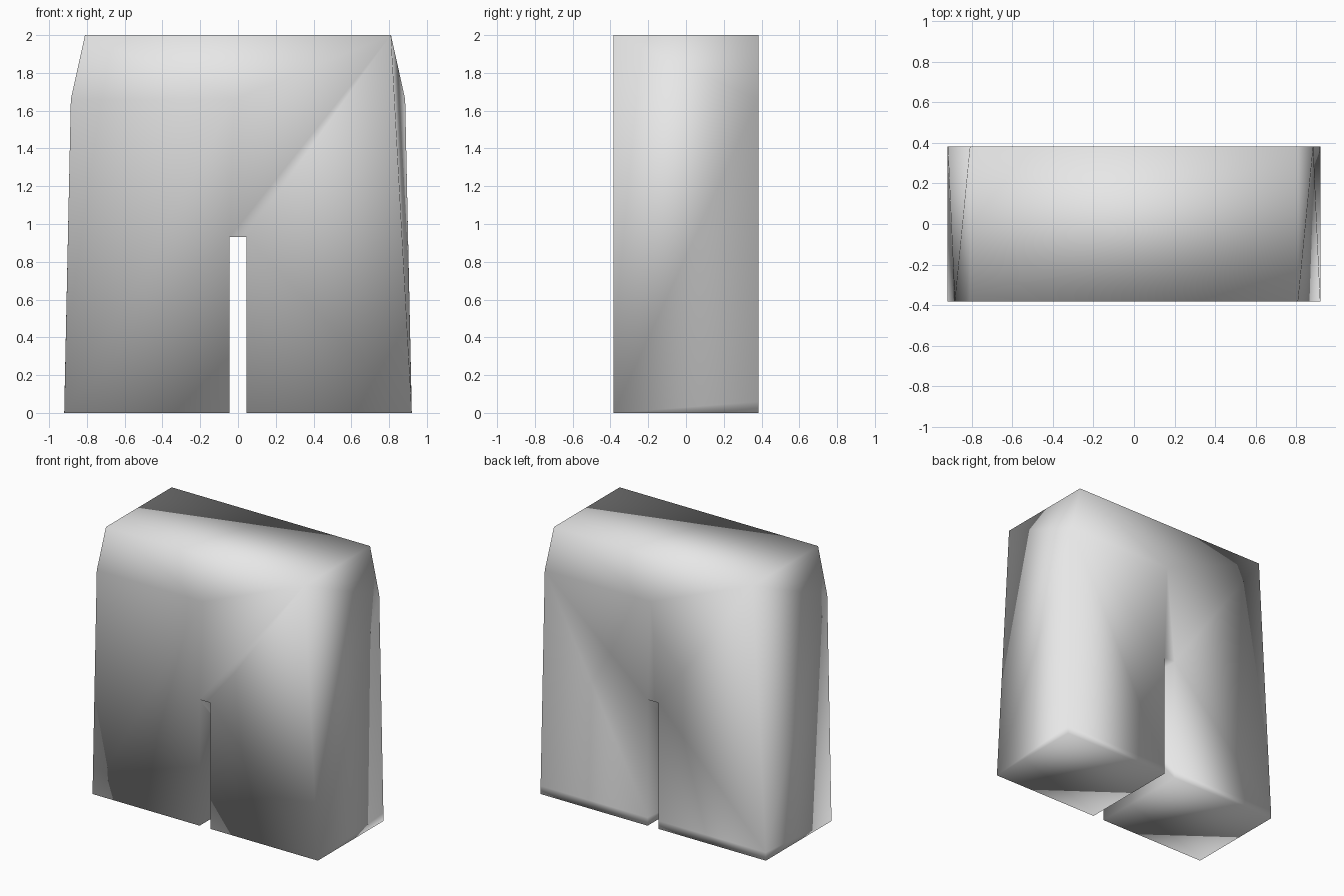
import bpy
import bmesh

if "Cube" in bpy.data.objects:
    bpy.data.objects.remove(bpy.data.objects["Cube"])

DEPTH = 0.383  # half thickness, front to back

# Half outline of the garment: top corner, hip, outer hem, inner hem, crotch
TOP, HIP, OUT, INN, CRO = (0.81, 2.0), (0.885, 1.66), (0.92, 0.0), (0.045, 0.0), (0.045, 0.93)
HEM_OUT, HEM_INN = (0.919, 0.06), (0.045, 0.06)

bm = bmesh.new()


def panel(side):
    """Points of one panel; side -1 is the front, whose hip lies on -x."""
    def v(p, s):
        return bm.verts.new((p[0] * s, side * DEPTH, p[1]))
    pts = [v(TOP, side), v(HIP, side), v(OUT, side), v(INN, side), v(CRO, side),
           v(CRO, -side), v(INN, -side), v(OUT, -side), v(TOP, -side), v((0.02, 1.66), side)]
    if side > 0:  # stitched hem line on the back
        pts += [v(HEM_OUT, 1), v(HEM_INN, 1), v(HEM_INN, -1), v(HEM_OUT, -1)]
    return pts


def faces(pts, loops):
    for loop in loops:
        bm.faces.new([pts[i] for i in loop])


f, b = panel(-1), panel(1)

# Front and back panels
faces(f, [(0, 1, 9), (1, 2, 9), (2, 4, 9), (2, 3, 4), (4, 8, 9),
          (4, 5, 8), (5, 7, 8), (5, 6, 7), (0, 9, 8)])
faces(b, [(0, 1, 9), (1, 10, 11), (1, 11, 4), (1, 4, 9), (4, 5, 9), (5, 8, 9),
          (5, 13, 8), (5, 12, 13), (0, 9, 8), (10, 2, 3, 11), (12, 6, 7, 13)])

# Waist top, leg bottoms and slot between the legs
for loop in [(f[0], f[8], b[0], b[8]),
             (f[2], f[3], b[6], b[7]), (f[6], f[7], b[2], b[3]),
             (f[4], f[5], b[4], b[5]),
             (f[3], f[4], b[5], b[12], b[6]), (f[5], f[6], b[3], b[11], b[4]),
             # right side
             (f[8], b[1], b[0]), (f[8], f[7], b[1]), (f[7], b[10], b[1]), (f[7], b[2], b[10]),
             # left side
             (b[8], f[1], f[0]), (b[8], b[13], f[1]), (b[13], f[2], f[1]), (b[13], b[7], f[2])]:
    bm.faces.new(loop)

bmesh.ops.recalc_face_normals(bm, faces=bm.faces)
for face in bm.faces:
    face.smooth = True

mesh = bpy.data.meshes.new("trousers")
bm.to_mesh(mesh)
bm.free()

grey = bpy.data.materials.new("light grey")
grey.diffuse_color = (0.8, 0.8, 0.8, 1.0)
grey.use_nodes = True
grey.node_tree.nodes["Principled BSDF"].inputs["Base Color"].default_value = grey.diffuse_color
mesh.materials.append(grey)
bpy.context.collection.objects.link(bpy.data.objects.new("trousers", mesh))
